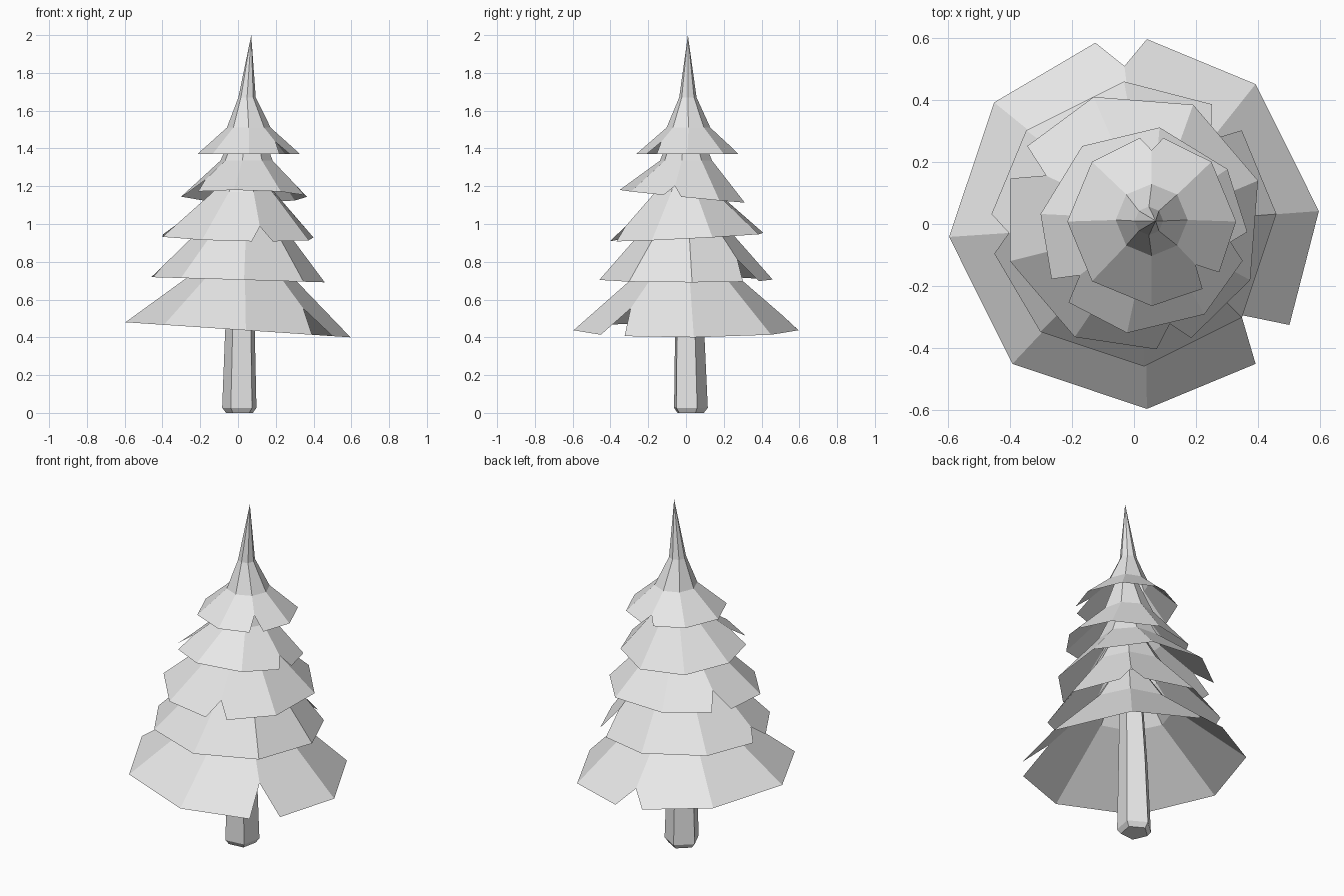
import bpy
import bmesh
from math import cos, sin, radians
from mathutils import Vector

cube = bpy.data.objects.get("Cube")
if cube:
    bpy.data.objects.remove(cube, do_unlink=True)

grey = bpy.data.materials.new("light_grey")
grey.use_nodes = True
grey.diffuse_color = (0.8, 0.8, 0.8, 1)
grey.node_tree.nodes["Principled BSDF"].inputs["Base Color"].default_value = (0.8, 0.8, 0.8, 1)


def finish(name, bm):
    mesh = bpy.data.meshes.new(name)
    bm.to_mesh(mesh)
    bm.free()
    mesh.materials.append(grey)
    obj = bpy.data.objects.new(name, mesh)
    bpy.context.collection.objects.link(obj)


def polar(centre, radius, degrees, z):
    a = radians(degrees)
    return Vector((centre[0] + radius * cos(a), centre[1] + radius * sin(a), z))


def ring(bm, centre, radius, z, sides, start):
    return [bm.verts.new(polar(centre, radius, start + i * 360 / sides, z)) for i in range(sides)]


def bridge(bm, low, high):
    n = len(low)
    for i in range(n):
        j = (i + 1) % n
        bm.faces.new((low[i], low[j], high[j], high[i]))


def branch_tier(name, centre, radius, z, tilt, start, notches, upper, tip=None):
    """Eight-panel skirt; notches maps a corner to the radius of its slit end."""
    bm = bmesh.new()
    rings = [ring(bm, c, r, h, 8, start) for c, r, h in upper]
    inner = rings[0]

    def rim(degrees):
        p = polar(centre, radius, degrees, z)
        p.z += tilt[0] * p.x + tilt[1] * p.y
        return p

    # Each corner gives the vertices that end one panel and begin the next
    ends, begins = [], []
    for i in range(8):
        angle = start + i * 45
        if i in notches:
            corner = rim(angle)
            reach = (radius - notches[i]) / (radius - upper[0][1])
            slit = bm.verts.new(corner.lerp(inner[i].co, reach))
            ends.append([bm.verts.new(rim(angle - 8)), slit])
            begins.append([slit, bm.verts.new(rim(angle + 8))])
        else:
            v = bm.verts.new(rim(angle))
            ends.append([v])
            begins.append([v])
    for i in range(8):
        j = (i + 1) % 8
        bm.faces.new([inner[i]] + begins[i] + ends[j] + [inner[j]])

    # Steeper upper part
    for low, high in zip(rings, rings[1:]):
        bridge(bm, low, high)
    if tip:
        top = bm.verts.new(tip)
        for i in range(8):
            bm.faces.new((rings[-1][i], rings[-1][(i + 1) % 8], top))
    finish(name, bm)


def collar(x, radius, z):
    return [((x, 0.0), radius, z), ((x + 0.01, 0.0), radius * 0.45, z + 0.19)]


# Branch tiers from the ground up
branch_tier("bottom_branches", (0, 0), 0.597, 0.44, (-0.067, 0), 4,
            {2: 0.51, 7: 0.447}, collar(0.02, 0.23, 0.76))
branch_tier("lower_branches", (0, 0), 0.46, 0.705, (-0.03, 0), 4,
            {1: 0.36, 4: 0.41}, collar(0.03, 0.2, 1.0))
branch_tier("middle_branches", (0, 0.01), 0.42, 0.93, (-0.02, 0.05), 18,
            {3: 0.33, 6: 0.345}, collar(0.03, 0.17, 1.17))
branch_tier("upper_branches", (0.03, -0.02), 0.335, 1.145, (-0.01, -0.1), -9,
            {0: 0.28, 5: 0.26}, collar(0.045, 0.14, 1.335))
branch_tier("top_branches", (0.057, 0.008), 0.272, 1.37, (0, 0), 0,
            {2: 0.228, 7: 0.2},
            [((0.057, 0.013), 0.116, 1.51), ((0.048, 0.01), 0.046, 1.67)],
            tip=(0.07, 0.01, 2))

# Five-sided tapered trunk with a chamfered foot
bm = bmesh.new()
sections = [((0.01, 0.02), 0.075, 0), ((0.01, 0.02), 0.096, 0.027),
            ((0.013, 0.014), 0.083, 0.43), ((0.04, 0.01), 0.045, 1.3)]
loops = [ring(bm, c, r, h, 5, -48) for c, r, h in sections]
for low, high in zip(loops, loops[1:]):
    bridge(bm, low, high)
bm.faces.new(loops[0][::-1])
bm.faces.new(loops[-1])
finish("trunk", bm)
